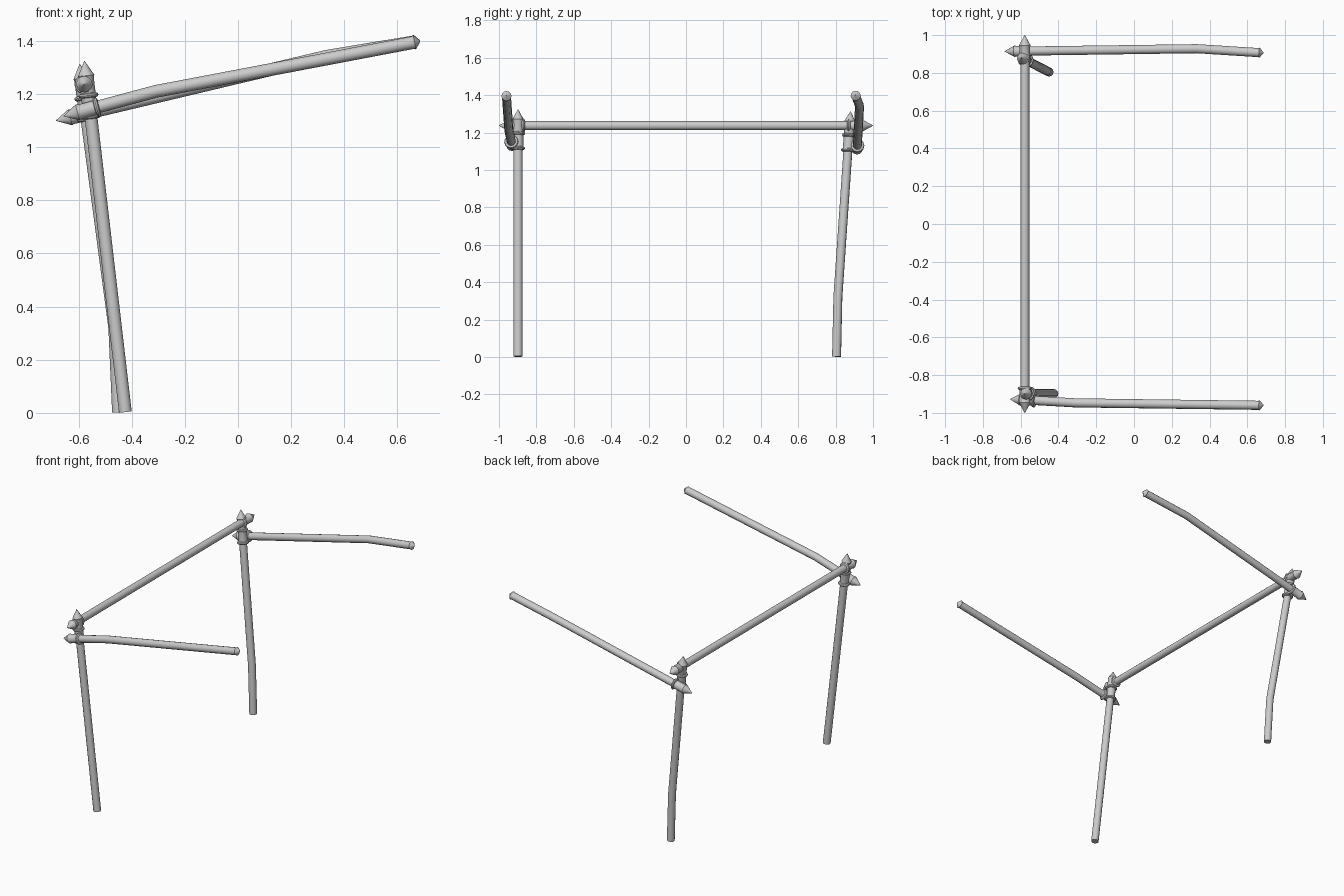
import bpy
import bmesh
import math
from mathutils import Vector

cube = bpy.data.objects.get("Cube")
if cube:
    bpy.data.objects.remove(cube, do_unlink=True)

SIDES = 12
ROD = 0.024

grey = bpy.data.materials.new("plain grey")
grey.use_nodes = True
grey.diffuse_color = (0.6, 0.6, 0.6, 1)
grey.node_tree.nodes["Principled BSDF"].inputs["Base Color"].default_value = (0.6, 0.6, 0.6, 1)


def sweep(name, stations):
    """Skin round sections through (centre, radius) stations and close both ends."""
    bm = bmesh.new()
    points = [Vector(p) for p, r in stations]
    rings = []
    for i, (p, r) in enumerate(stations):
        along = points[min(i + 1, len(points) - 1)] - points[max(i - 1, 0)]
        turn = Vector((0, 0, 1)).rotation_difference(along.normalized())
        # keep sections aligned along one rod
        if i == 0:
            side = turn @ Vector((1, 0, 0))
        axis = along.normalized()
        side = (side - axis * side.dot(axis)).normalized()
        up = axis.cross(side)
        rings.append([bm.verts.new(points[i] + r * (math.cos(a) * side + math.sin(a) * up))
                      for a in (2 * math.pi * k / SIDES for k in range(SIDES))])
    for low, high in zip(rings, rings[1:]):
        for k in range(SIDES):
            n = (k + 1) % SIDES
            bm.faces.new((low[k], low[n], high[n], high[k]))
    bm.faces.new(rings[0][::-1])
    bm.faces.new(rings[-1])
    mesh = bpy.data.meshes.new(name)
    bm.to_mesh(mesh)
    bm.free()
    mesh.materials.append(grey)
    obj = bpy.data.objects.new(name, mesh)
    bpy.context.collection.objects.link(obj)
    bpy.ops.object.select_all(action='DESELECT')
    obj.select_set(True)
    bpy.context.view_layer.objects.active = obj
    bpy.ops.object.shade_smooth_by_angle(angle=math.radians(40))
    return obj


def turned(name, tip, inward, profile):
    """Turned part; profile holds (distance from tip, radius)."""
    sweep(name, [(tip + inward * t, r) for t, r in profile])


def finial(name, tip, toward, ring_places):
    """Pointed end with a thicker sleeve and raised rings."""
    tip = Vector(tip)
    inward = (Vector(toward) - tip).normalized()
    turned(name + "_finial", tip, inward,
           [(0, 0.001), (0.055, 0.031), (0.062, 0.028), (ring_places[-1], 0.028)])
    for i, t in enumerate(ring_places):
        turned(f"{name}_ring_{i + 1}", tip, inward,
               [(t - 0.009, 0.028), (t - 0.006, 0.035), (t, 0.038),
                (t + 0.006, 0.035), (t + 0.009, 0.028)])


def rod(name, path, start=0.05):
    """Plain rod along a path, starting inside its finial."""
    first, second = Vector(path[0]), Vector(path[1])
    begin = first + (second - first).normalized() * start
    sweep(name, [(p, ROD) for p in [begin] + list(path[1:])])


# Legs, from finial tip down to foot
legs = {
    "front_leg": [(-0.578, -0.898, 1.324), (-0.424, -0.898, 0.003)],
    "back_leg": [(-0.596, 0.88, 1.313), (-0.464, 0.812, 0.32), (-0.45, 0.805, 0.002)],
}
for name, path in legs.items():
    rod(name, path)
    finial(name, path[0], path[1], [0.13, 0.21])

# Arms, from finial tip to the blunt far end
arms = {
    "front_arm": [(-0.656, -0.927, 1.117), (-0.31, -0.947, 1.21), (0.665, -0.96, 1.395)],
    "back_arm": [(-0.685, 0.914, 1.10), (0.333, 0.928, 1.342), (0.665, 0.907, 1.397)],
}
for name, path in arms.items():
    rod(name, path)
    finial(name, path[0], path[1], [0.13])
    end, before = Vector(path[-1]), Vector(path[-2])
    out = (end - before).normalized()
    turned(name + "_end_cap", end, out, [(-0.006, ROD), (0, 0.027), (0.021, 0.002)])

# Cross rail with a finial at each end
tips = [Vector((-0.578, y, 1.237)) for y in (-1, 1)]
sweep("cross_rail", [(t * 1, ROD) for t in (tips[0] + Vector((0, 0.05, 0)),
                                             tips[1] - Vector((0, 0.05, 0)))])
finial("cross_rail_front", tips[0], tips[1], [0.13])
finial("cross_rail_back", tips[1], tips[0], [0.13])
